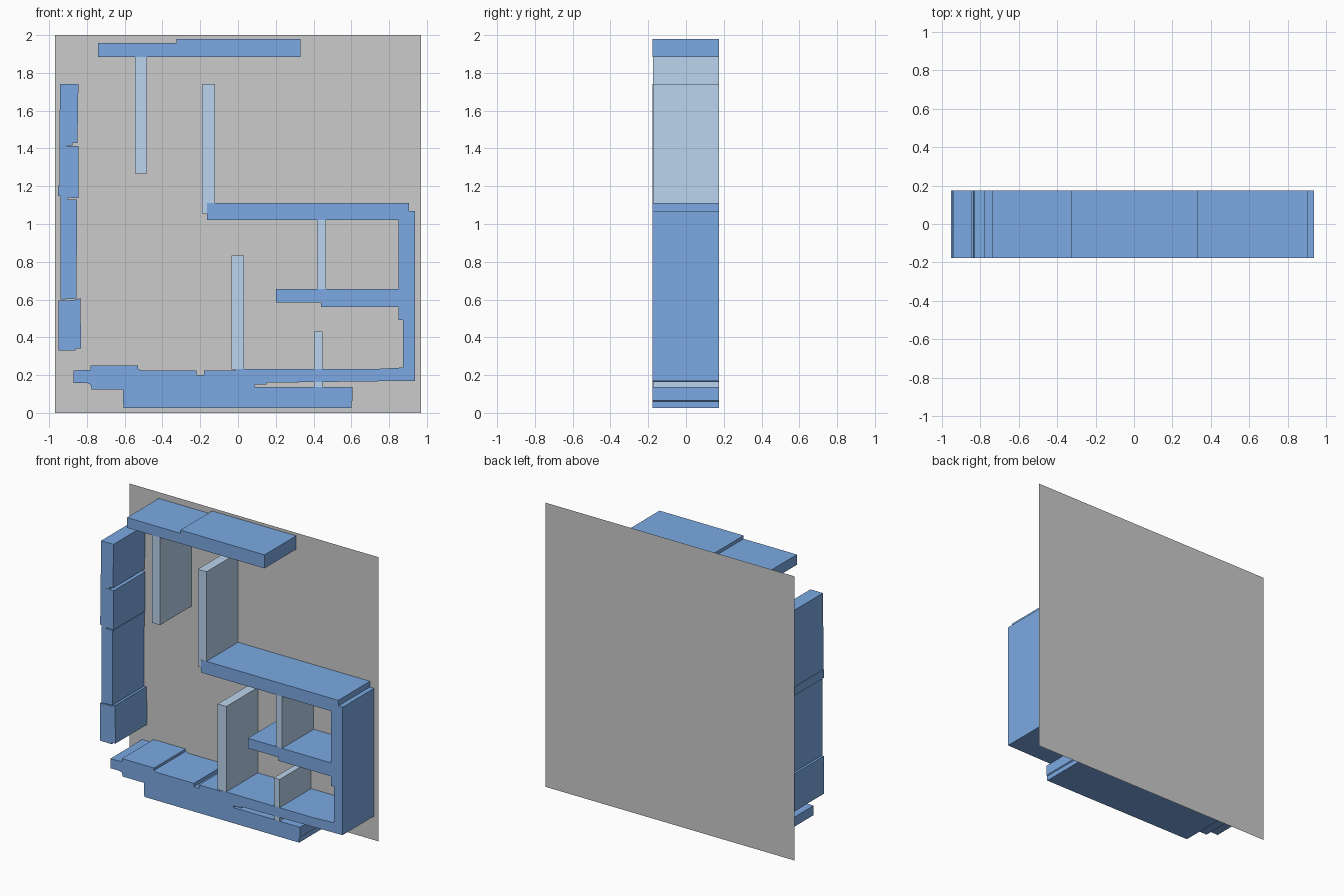
import bpy, bmesh

FRONT, BACK = -0.177, 0.175


def material(name, rgb):
    m = bpy.data.materials.new(name)
    m.diffuse_color = (*rgb, 1)
    return m


BLUE = material("deep_blue", (0.20, 0.40, 0.77))
PALE = material("pale_blue", (0.50, 0.66, 0.85))


def add_mesh(name, bm, mat=None):
    mesh = bpy.data.meshes.new(name)
    bm.to_mesh(mesh)
    bm.free()
    if mat:
        mesh.materials.append(mat)
    obj = bpy.data.objects.new(name, mesh)
    bpy.context.collection.objects.link(obj)
    return obj


def prism(name, outline, mat, inset=0.0):
    """Extrude an x-z outline through the depth of the model."""
    bm = bmesh.new()
    face = bm.faces.new([bm.verts.new((x, FRONT + inset, z)) for x, z in outline])
    ext = bmesh.ops.extrude_face_region(bm, geom=[face])
    verts = [v for v in ext["geom"] if isinstance(v, bmesh.types.BMVert)]
    bmesh.ops.translate(bm, verts=verts, vec=(0, BACK - FRONT - 2 * inset, 0))
    bmesh.ops.recalc_face_normals(bm, faces=bm.faces)
    return add_mesh(name, bm, mat)


# Thin backing sheet
bm = bmesh.new()
corners = [(0.97, 0), (-0.97, 0), (-0.97, 2), (0.97, 2)]
bm.faces.new([bm.verts.new((x, 0.177, z)) for x, z in corners])
add_mesh("back_panel", bm)

# Stepped ceiling slab
prism("ceiling", [(-0.74, 1.885), (0.33, 1.885), (0.33, 1.98), (-0.325, 1.98),
                  (-0.325, 1.957), (-0.74, 1.957)], BLUE)

# Floor, right wall and two ledges in one continuous outline
prism("floor_wall_and_ledges", [
    # upper ledge and outer wall
    (-0.165, 1.02), (-0.165, 1.11), (0.905, 1.11), (0.905, 1.07),
    (0.938, 1.07), (0.938, 0.17),
    # slot between the floor and the base slab
    (0.15, 0.16), (0.15, 0.15), (0.09, 0.15), (0.09, 0.137), (0.607, 0.137),
    # base slab
    (0.607, 0.065), (0.60, 0.06), (0.60, 0.027), (-0.605, 0.027),
    (-0.61, 0.06), (-0.61, 0.125),
    # stepped left end
    (-0.775, 0.125), (-0.78, 0.15), (-0.80, 0.158), (-0.87, 0.158),
    (-0.87, 0.225), (-0.78, 0.228), (-0.78, 0.25), (-0.53, 0.25),
    (-0.53, 0.232), (-0.51, 0.225),
    # floor surface
    (-0.22, 0.225), (-0.22, 0.20), (-0.18, 0.20), (-0.18, 0.225),
    (-0.02, 0.225), (0.0, 0.232), (0.72, 0.232), (0.873, 0.24),
    # inner wall and lower ledge
    (0.873, 0.493), (0.85, 0.493), (0.85, 0.56), (0.44, 0.56),
    (0.44, 0.585), (0.20, 0.585), (0.20, 0.655), (0.85, 0.655), (0.85, 1.02),
], BLUE)

# Stacked, slightly uneven left wall blocks, top to bottom
wall_blocks = [
    [(-0.942, 1.74), (-0.845, 1.74), (-0.85, 1.43), (-0.875, 1.43),
     (-0.875, 1.415), (-0.946, 1.415)],
    [(-0.946, 1.415), (-0.845, 1.413), (-0.845, 1.137), (-0.90, 1.14),
     (-0.90, 1.147), (-0.952, 1.147), (-0.952, 1.205), (-0.946, 1.205)],
    [(-0.94, 1.147), (-0.90, 1.147), (-0.90, 1.13), (-0.852, 1.13),
     (-0.855, 0.605), (-0.94, 0.60)],
    [(-0.95, 0.595), (-0.87, 0.597), (-0.835, 0.607), (-0.83, 0.342),
     (-0.86, 0.34), (-0.86, 0.33), (-0.95, 0.33)],
]
for i, outline in enumerate(wall_blocks, 1):
    prism(f"left_wall_block_{i}", outline, BLUE)

# Pale upright dividers: name, x range, z range
dividers = [
    ("hanging_divider", -0.545, -0.483, 1.268, 1.887),
    ("upper_divider", -0.19, -0.122, 1.056, 1.74),
    ("ledge_divider", 0.418, 0.467, 0.655, 1.02),
    ("floor_divider", -0.035, 0.032, 0.23, 0.833),
    ("short_divider", 0.402, 0.447, 0.13, 0.43),
]
for name, x0, x1, z0, z1 in dividers:
    prism(name, [(x0, z0), (x1, z0), (x1, z1), (x0, z1)], PALE, inset=0.001)
